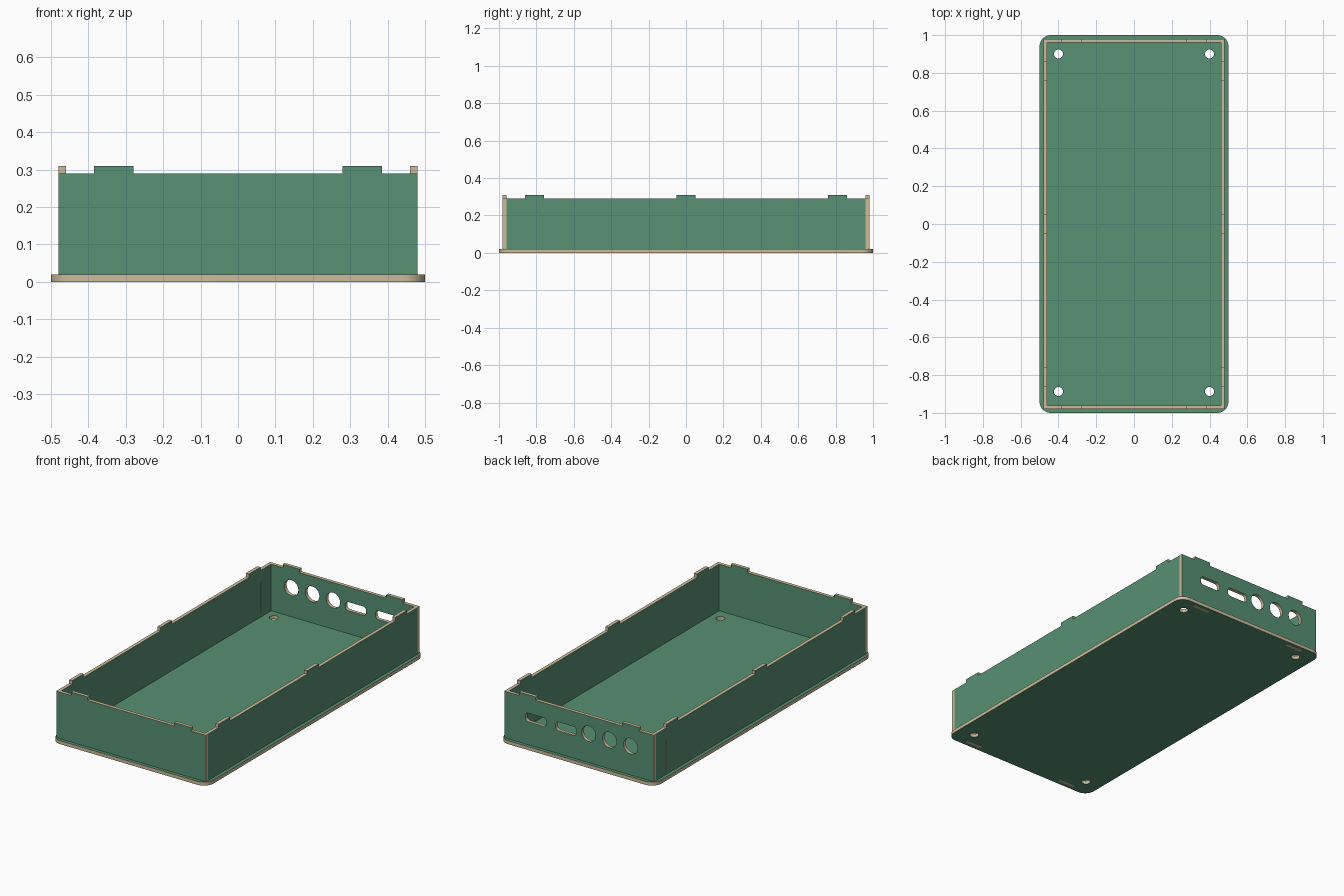
import bpy, bmesh
from math import pi, cos, sin
from mathutils import Matrix, Vector

cube = bpy.data.objects.get("Cube")
if cube:
    bpy.data.objects.remove(cube, do_unlink=True)


def material(name, rgb):
    m = bpy.data.materials.new(name)
    m.use_nodes = True
    m.diffuse_color = (*rgb, 1)
    m.node_tree.nodes["Principled BSDF"].inputs["Base Color"].default_value = (*rgb, 1)
    return m


GREEN = material("green face", (0.095, 0.28, 0.17))
TAN = material("tan cut edge", (0.60, 0.50, 0.32))
T = 0.02                    # sheet thickness
W, L = 0.48, 0.98           # outer half size of the walls
LOW, HIGH = 0.02, 0.29      # wall height range


def rounded(cx, cy, hx, hy, r, n=10):
    """Rounded rectangle outline."""
    corners = [(1, 1), (-1, 1), (-1, -1), (1, -1)]
    pts = []
    for k, (sx, sy) in enumerate(corners):
        for i in range(n + 1):
            a = (k + i / n) * pi / 2
            pts.append((cx + sx * (hx - r) + r * cos(a), cy + sy * (hy - r) + r * sin(a)))
    return pts


def rectangle(cx, cy, hx, hy):
    return [(cx - hx, cy - hy), (cx + hx, cy - hy), (cx + hx, cy + hy), (cx - hx, cy + hy)]


def circle(cx, cy, r, n=32):
    return [(cx + r * cos(2 * pi * i / n), cy + r * sin(2 * pi * i / n)) for i in range(n)]


def wall_outline(half, tabs, tab_half, bottom_tabs):
    """Wall profile with tabs along the top and, if wanted, the bottom."""
    pts = [(-half, LOW)]
    if bottom_tabs:
        for c in tabs:
            a, b = c - tab_half, c + tab_half
            pts += [(a, LOW), (a, 0), (b, 0), (b, LOW)]
    pts += [(half, LOW), (half, HIGH)]
    for c in reversed(tabs):
        a, b = c - tab_half, c + tab_half
        pts += [(b, HIGH), (b, HIGH + T), (a, HIGH + T), (a, HIGH)]
    return pts + [(-half, HIGH)]


def sheet(name, outlines, u, v, centre):
    """Cut sheet: first outline is the border, the rest are holes."""
    curve = bpy.data.curves.new(name, "CURVE")
    curve.dimensions = "2D"
    curve.fill_mode = "BOTH"
    curve.extrude = T / 2
    for pts in outlines:
        s = curve.splines.new("POLY")
        s.points.add(len(pts) - 1)
        for p, (x, y) in zip(s.points, pts):
            p.co = (x, y, 0, 1)
        s.use_cyclic_u = True
    helper = bpy.data.objects.new(name + " curve", curve)
    bpy.context.collection.objects.link(helper)
    bpy.context.view_layer.update()
    deps = bpy.context.evaluated_depsgraph_get()
    mesh = bpy.data.meshes.new_from_object(helper.evaluated_get(deps))
    bpy.data.objects.remove(helper, do_unlink=True)

    # faces of the sheet are green, its cut edges tan
    mesh.materials.clear()
    mesh.materials.append(GREEN)
    mesh.materials.append(TAN)
    bm = bmesh.new()
    bm.from_mesh(mesh)
    bmesh.ops.remove_doubles(bm, verts=bm.verts, dist=0.00005)
    bmesh.ops.recalc_face_normals(bm, faces=bm.faces)
    bm.normal_update()
    for f in bm.faces:
        f.material_index = 0 if abs(f.normal.z) > 0.5 else 1
    u, v = Vector(u), Vector(v)
    turn = Matrix((u, v, u.cross(v))).transposed().to_4x4()
    bm.transform(Matrix.Translation(centre) @ turn)
    bm.to_mesh(mesh)
    bm.free()

    ob = bpy.data.objects.new(name, mesh)
    bpy.context.collection.objects.link(ob)
    bpy.ops.object.select_all(action="DESELECT")
    ob.select_set(True)
    bpy.context.view_layer.objects.active = ob
    bpy.ops.object.shade_smooth_by_angle()
    return ob


X, Y, Z = (1, 0, 0), (0, 1, 0), (0, 0, 1)
END_TABS, END_HALF = [-0.332, 0.332], 0.053
SIDE_TABS, SIDE_HALF = [-0.81, 0, 0.81], 0.052

# base plate with screw holes and slots for the end walls
base = [rounded(0, 0, 0.5, 1, 0.06)]
for x in (-0.4, 0.4):
    base += [circle(x, 0.9, 0.024), circle(x, -0.887, 0.024)]
for x in END_TABS:
    for y in (-1, 1):
        base.append(rectangle(x, y * (L - T / 2), END_HALF, T / 2))
sheet("base_plate", base, X, Y, (0, 0, T / 2))

# front and back walls, the back one with connector openings
end = wall_outline(W, END_TABS, END_HALF, True)
sheet("front_wall", [end], X, Z, (0, -L + T / 2, 0))
openings = [circle(x, 0.187, 0.045) for x in (-0.33, -0.195, -0.062)]
openings += [rounded(x, 0.178, 0.067, 0.025, 0.02, 6) for x in (0.083, 0.277)]
sheet("back_wall", [end] + openings, X, Z, (0, L - T / 2, 0))

# side walls between them, the right one with a narrow slit
side = wall_outline(L - T, SIDE_TABS, SIDE_HALF, False)
sheet("left_wall", [side], Y, Z, (W - T / 2, 0, 0))
slit = rectangle(0.87, 0.13, 0.004, 0.09)
sheet("right_wall", [side, slit], Y, Z, (-W + T / 2, 0, 0))
